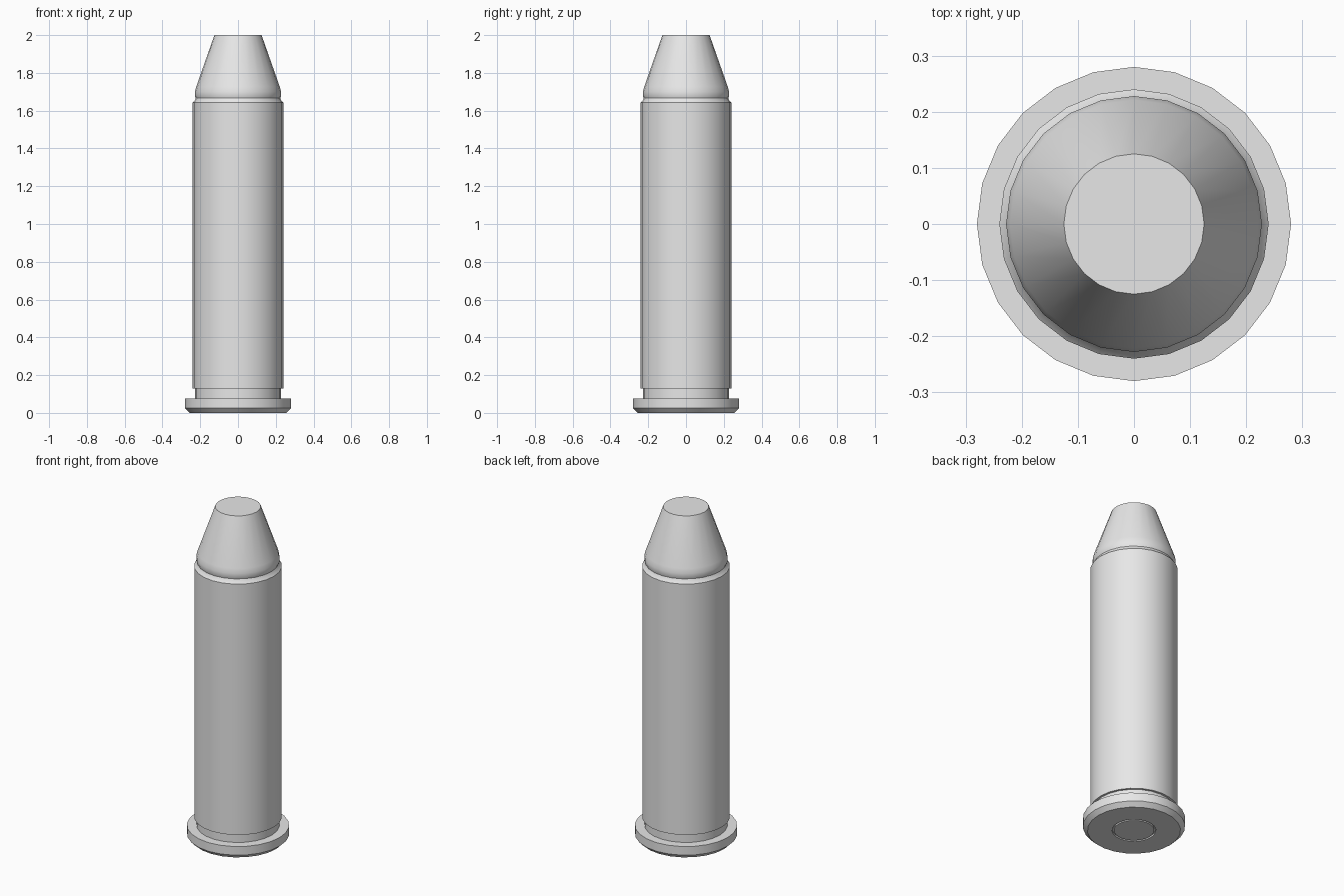
import bpy, bmesh, math

SIDES = 24

cube = bpy.data.objects.get("Cube")
if cube:
    bpy.data.objects.remove(cube, do_unlink=True)

grey = bpy.data.materials.new("plain grey")
grey.use_nodes = True
grey.diffuse_color = (0.8, 0.8, 0.8, 1)
grey.node_tree.nodes["Principled BSDF"].inputs["Base Color"].default_value = (0.8, 0.8, 0.8, 1)


def lathe(name, profile, cap_start=False, cap_end=False):
    """Turn a bottom-to-top (radius, height) profile around the z axis."""
    bm = bmesh.new()
    rings = []
    for r, z in profile:
        rings.append([bm.verts.new((r * math.cos(math.tau * i / SIDES),
                                    r * math.sin(math.tau * i / SIDES), z))
                      for i in range(SIDES)])
    for low, high in zip(rings, rings[1:]):
        for i in range(SIDES):
            j = (i + 1) % SIDES
            bm.faces.new((low[i], low[j], high[j], high[i]))
    if cap_start:
        bm.faces.new(rings[0][::-1])
    if cap_end:
        bm.faces.new(rings[-1])
    mesh = bpy.data.meshes.new(name)
    bm.to_mesh(mesh)
    bm.free()
    mesh.materials.append(grey)
    obj = bpy.data.objects.new(name, mesh)
    bpy.context.collection.objects.link(obj)
    bpy.ops.object.select_all(action='DESELECT')
    obj.select_set(True)
    bpy.context.view_layer.objects.active = obj
    bpy.ops.object.shade_smooth_by_angle(angle=math.radians(30))
    return obj


# Casing: primer pocket, chamfered rim, groove, long wall and rolled mouth
lathe("casing", [(0.12, 0.01), (0.12, 0), (0.255, 0), (0.28, 0.025),
                 (0.28, 0.077), (0.227, 0.077), (0.227, 0.128),
                 (0.24, 0.128), (0.24, 1.642), (0.228, 1.655), (0.222, 1.672)])

# Primer: small disc set in the base with a narrow groove around it
lathe("primer", [(0.11, 0), (0.11, 0.01), (0.12, 0.01)], cap_start=True)

# Nose: short shoulder and flat-topped cone
lathe("nose", [(0.222, 1.66), (0.228, 1.678), (0.228, 1.70), (0.221, 1.727),
               (0.125, 2.0)], cap_end=True)
